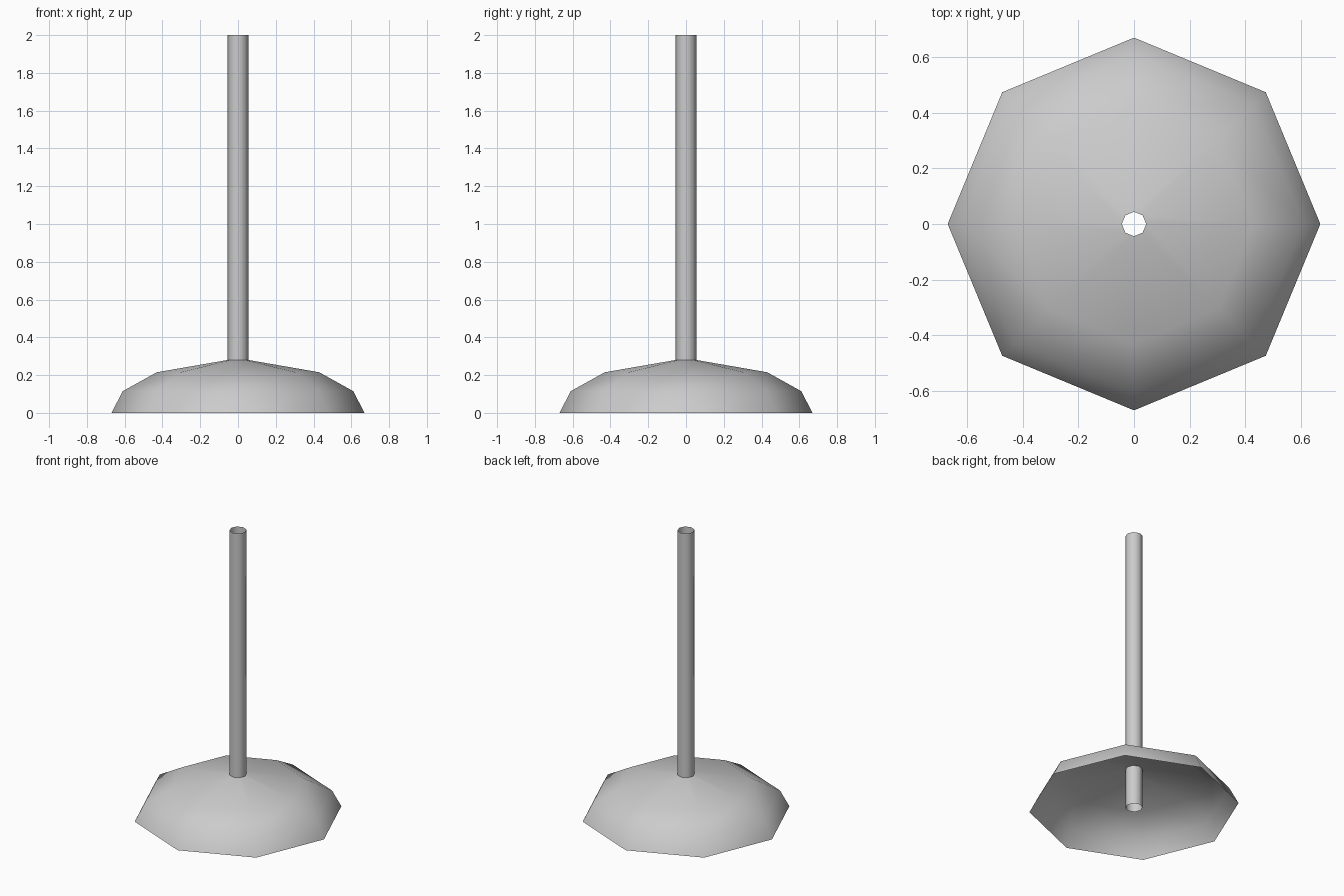
import bpy
import math

SIDES = 8

cube = bpy.data.objects.get("Cube")
if cube:
    bpy.data.objects.remove(cube, do_unlink=True)

# Single plain grey material
grey = bpy.data.materials.new("plain grey")
grey.use_nodes = True
colour = (0.6, 0.6, 0.6, 1.0)
grey.diffuse_color = colour
grey.node_tree.nodes["Principled BSDF"].inputs["Base Color"].default_value = colour


def open_lathe(name, profile):
    """Turn a (radius, height) profile into an open eight-sided shell."""
    verts = [(r * math.cos(i * math.tau / SIDES), r * math.sin(i * math.tau / SIDES), z)
             for r, z in profile for i in range(SIDES)]
    faces = []
    for ring in range(len(profile) - 1):
        low, high = ring * SIDES, (ring + 1) * SIDES
        for i in range(SIDES):
            j = (i + 1) % SIDES
            faces.append((low + i, low + j, high + j, high + i))
    mesh = bpy.data.meshes.new(name)
    mesh.from_pydata(verts, [], faces)
    mesh.materials.append(grey)
    mesh.shade_smooth()
    obj = bpy.data.objects.new(name, mesh)
    bpy.context.collection.objects.link(obj)
    return obj


# Hollow domed base with a small hole at the crown
open_lathe("domed_base", [(0.67, 0), (0.61, 0.115), (0.43, 0.215), (0.044, 0.282)])

# Open tube running from the floor through the crown
open_lathe("pole", [(0.055, 0), (0.055, 2)])
